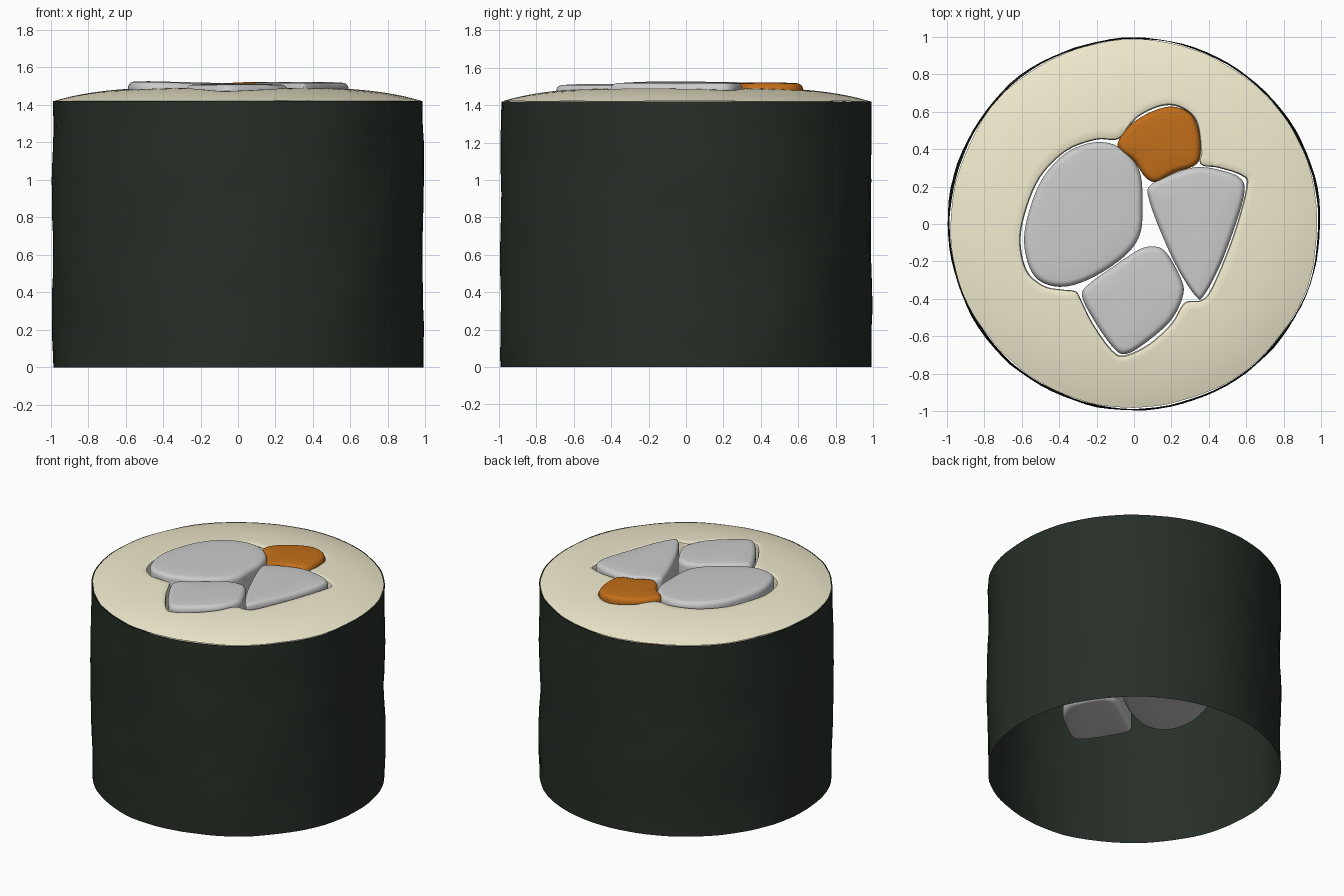
import bpy, math
from mathutils import Vector, noise

if "Cube" in bpy.data.objects:
    bpy.data.objects.remove(bpy.data.objects["Cube"])


def material(name, rgb):
    m = bpy.data.materials.new(name)
    m.diffuse_color = (*rgb, 1)
    m.use_nodes = True
    m.node_tree.nodes["Principled BSDF"].inputs["Base Color"].default_value = m.diffuse_color
    return m


def smooth_loop(pts, steps=6):
    """Closed Catmull-Rom curve through 2D points."""
    n, out = len(pts), []
    P = [Vector(p) for p in pts]
    for i in range(n):
        a, b, c, d = (P[(i + k) % n] for k in (-1, 0, 1, 2))
        for s in range(steps):
            t = s / steps
            out.append(0.5 * (2 * b + (c - a) * t + (2 * a - 5 * b + 4 * c - d) * t * t
                              + (3 * b - a - 3 * c + d) * t ** 3))
    return out


def loft(name, rings, mat=None, caps=False):
    """Skin equal-length rings of 3D points, optionally closing both ends."""
    n = len(rings[0])
    verts = [p for r in rings for p in r]
    faces = [(k * n + i, k * n + (i + 1) % n, (k + 1) * n + (i + 1) % n, (k + 1) * n + i)
             for k in range(len(rings) - 1) for i in range(n)]
    if caps:
        faces += [tuple(reversed(range(n))), tuple(range(len(verts) - n, len(verts)))]
    me = bpy.data.meshes.new(name)
    me.from_pydata(verts, [], faces)
    ob = bpy.data.objects.new(name, me)
    bpy.context.collection.objects.link(ob)
    if mat:
        me.materials.append(mat)
    bpy.context.view_layer.objects.active = ob
    ob.select_set(True)
    bpy.ops.object.shade_smooth_by_angle(angle=math.radians(40))
    ob.select_set(False)
    return ob


# Seaweed wrap: thin open tube with a slightly crinkled surface
def wrap_point(a, z):
    c, s = math.cos(a), math.sin(a)
    r = 0.99 + 0.012 * noise.noise((c * 2.5, s * 2.5, z * 2.5)) \
        + 0.004 * noise.noise((c * 7, s * 7, z * 7))
    return (r * c, r * s, z)


TOP = 1.42
loft("seaweed_wrap", [[wrap_point(math.tau * i / 96, TOP * k / 20) for i in range(96)]
                      for k in range(21)], material("seaweed", (0.02, 0.028, 0.02)))

# Rice: domed ring around a hole that follows the fillings, open below
hole = smooth_loop([
    (0.6, 0.2), (0.57, 0.26), (0.45, 0.3), (0.355, 0.32), (0.355, 0.42), (0.33, 0.55),
    (0.25, 0.62), (0.15, 0.63), (0.02, 0.57), (-0.08, 0.455), (-0.2, 0.45), (-0.36, 0.39),
    (-0.5, 0.25), (-0.58, 0.06), (-0.605, -0.1), (-0.57, -0.25), (-0.48, -0.33),
    (-0.38, -0.35), (-0.31, -0.36), (-0.28, -0.41), (-0.22, -0.53), (-0.12, -0.67),
    (-0.05, -0.7), (0.08, -0.64), (0.2, -0.53), (0.27, -0.42), (0.36, -0.405),
    (0.42, -0.33), (0.53, -0.06)], 5)


def dome(r):
    return TOP + 0.075 * (1 - (r / 0.985) ** 4)


rice = []
for k in range(13):
    t, ring = k / 12, []
    for p in hole:
        rim = Vector(wrap_point(math.atan2(p.y, p.x), TOP)).xy * 0.993
        q = rim.lerp(p * 1.03, t)
        ring.append((q.x, q.y, dome(min(q.length, 0.985))))
    rice.append(ring)
for scale, drop in ((1.01, 0.006), (1.0, 0.025), (1.0, 0.12), (1.0, 0.3)):
    rice.append([(p.x * scale, p.y * scale, dome(p.length) - drop) for p in hole])
loft("rice", rice, material("rice", (0.88, 0.83, 0.62)))


# Fillings: rounded sticks running down through the hole
def filling(name, pts, bottom, top, tilt=0.0, mat=None):
    loop = smooth_loop(pts)
    mid = sum(loop, Vector((0, 0))) / len(loop)
    b = 0.035
    arc = [(b * (1 - math.sin(a)), b * (1 - math.cos(a)))
           for a in (math.pi / 2 * j / 5 for j in range(6))]
    levels = [(0.12, bottom - 0.004)] + [(i, bottom + d) for i, d in arc]
    levels += [(i, top - d) for i, d in reversed(arc)] + [(0.12, top + 0.004)]
    rings = []
    for inset, z in levels:
        ring = []
        for p in loop:
            v = p - mid
            q = mid + v * (1 - inset / v.length)
            ring.append((q.x, q.y, z + (tilt * (q.x - mid.x) if z > 1 else 0)))
        rings.append(ring)
    loft(name, rings, mat, caps=True)


filling("oval_filling", [
    (0.045, 0.1), (0.03, 0.28), (-0.06, 0.4), (-0.2, 0.437), (-0.36, 0.38), (-0.49, 0.24),
    (-0.565, 0.05), (-0.585, -0.12), (-0.53, -0.28), (-0.4, -0.335), (-0.24, -0.295),
    (-0.06, -0.18), (0.03, -0.06)], 0.62, 1.517, -0.025)
filling("square_filling", [
    (0.1, -0.12), (0.17, -0.15), (0.25, -0.29), (0.262, -0.38), (0.2, -0.51), (0.08, -0.62),
    (-0.04, -0.693), (-0.11, -0.66), (-0.21, -0.52), (-0.277, -0.385), (-0.24, -0.32),
    (-0.1, -0.22), (0.02, -0.14)], 0.56, 1.508)
filling("wedge_filling", [
    (0.59, 0.18), (0.56, 0.25), (0.45, 0.29), (0.33, 0.303), (0.2, 0.265), (0.085, 0.205),
    (0.08, 0.13), (0.15, -0.06), (0.24, -0.25), (0.33, -0.385), (0.37, -0.385),
    (0.46, -0.22), (0.55, 0.02)], 0.62, 1.518)
filling("orange_filling", [
    (0.352, 0.36), (0.35, 0.48), (0.31, 0.58), (0.22, 0.625), (0.12, 0.61), (0.0, 0.545),
    (-0.08, 0.45), (-0.075, 0.395), (0.0, 0.335), (0.06, 0.25), (0.12, 0.225),
    (0.22, 0.275), (0.32, 0.31)], 0.62, 1.517, 0.0, material("orange", (0.54, 0.155, 0.01)))
